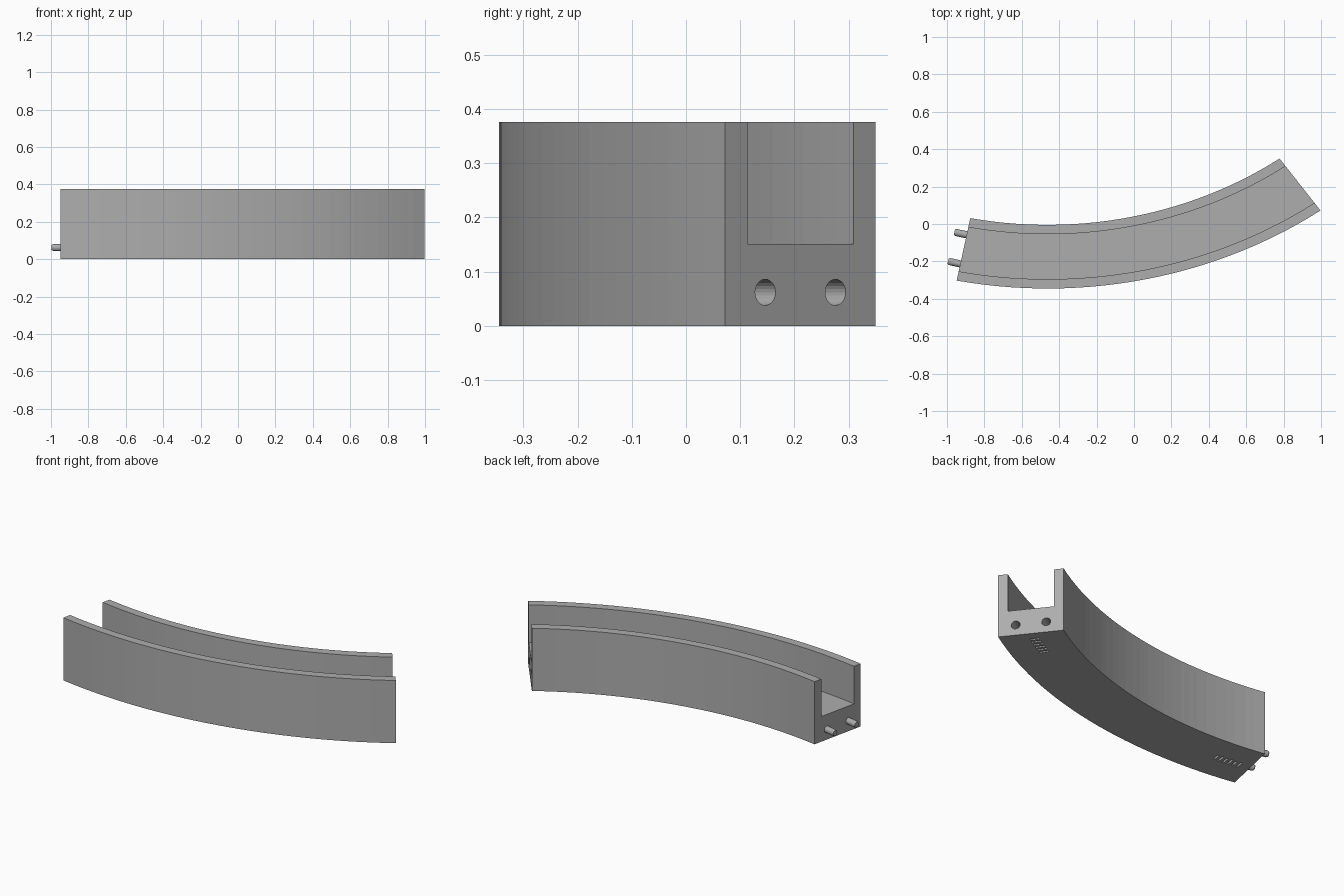
import bpy, bmesh, math
from mathutils import Vector, Matrix

if "Cube" in bpy.data.objects:
    bpy.data.objects.remove(bpy.data.objects["Cube"])

grey = bpy.data.materials.new("plain grey")
grey.use_nodes = True
COLOUR = (0.42, 0.42, 0.42, 1)
grey.diffuse_color = COLOUR
grey.node_tree.nodes["Principled BSDF"].inputs["Base Color"].default_value = COLOUR

# Sweep layout: a stretched arc around a centre behind the channel
CENTRE = Vector((-0.462, 1.924, 0))
RX, RY = 2.525, 2.269
START, END = math.radians(-11.1), math.radians(35.3)
STEPS = 28
INNER = 0.85


def on_arc(angle, k, z):
    return CENTRE + Vector((RX * k * math.sin(angle), -RY * k * math.cos(angle), z))


def across(angle, f, z):
    """Point at fraction f of the width, from the outer wall inwards."""
    return on_arc(angle, 1 + (INNER - 1) * f, z)


def frame(origin, x_axis):
    """Matrix with local x along x_axis, z up."""
    x = Vector((x_axis.x, x_axis.y, 0)).normalized()
    z = Vector((0, 0, 1))
    m = Matrix((x, z.cross(x), z)).transposed().to_4x4()
    m.translation = origin
    return m


def make(name, bm):
    bmesh.ops.recalc_face_normals(bm, faces=bm.faces)
    mesh = bpy.data.meshes.new(name)
    bm.to_mesh(mesh)
    bm.free()
    mesh.materials.append(grey)
    obj = bpy.data.objects.new(name, mesh)
    bpy.context.collection.objects.link(obj)
    return obj


def rod(name, matrix, radius, x0, x1, tip=1.0):
    """Round bar along local x from x0 to x1."""
    bm = bmesh.new()
    turn = Matrix.Rotation(math.pi / 2, 4, "Y")
    bmesh.ops.create_cone(bm, cap_ends=True, segments=24, radius1=radius, radius2=radius * tip,
                          depth=x1 - x0,
                          matrix=matrix @ Matrix.Translation(((x0 + x1) / 2, 0, 0)) @ turn)
    return make(name, bm)


def end_direction(angle, sign):
    """Horizontal normal of an end face."""
    w = across(angle, 1, 0) - across(angle, 0, 0)
    return Vector((w.y, -w.x, 0)) * sign


# Curved U-shaped channel
WALL, FLOOR, TOP = 0.147, 0.151, 0.376
profile = [(0, 0), (0, TOP), (WALL, TOP), (WALL, FLOOR),
           (1 - WALL, FLOOR), (1 - WALL, TOP), (1, TOP), (1, 0)]
bm = bmesh.new()
rings = []
for i in range(STEPS + 1):
    a = START + (END - START) * i / STEPS
    rings.append([bm.verts.new(across(a, f, z)) for f, z in profile])
for r, s in zip(rings, rings[1:]):
    for j in range(len(profile)):
        k = (j + 1) % len(profile)
        bm.faces.new((r[j], r[k], s[k], s[j]))
bm.faces.new(rings[0])
bm.faces.new(rings[-1])
channel = make("channel", bm)

PIN_Z = 0.062
cutters = []
for side, f in (("outer", 0.267), ("inner", 0.733)):
    # Connector pegs on one end, with a slightly narrowed tip
    m = frame(across(START, f, PIN_Z), end_direction(START, -1))
    rod(side + "_peg", m, 0.019, -0.02, 0.058)
    rod(side + "_peg_tip", m, 0.019, 0.058, 0.067, 0.8)
    # Matching sockets in the other end
    m = frame(across(END, f, PIN_Z), end_direction(END, 1))
    cutters.append(rod(side + "_socket_cutter", m, 0.024, -0.08, 0.03))

# Row of short grooves under each end
bm = bmesh.new()
for angle, step in ((START, 1), (END, -1)):
    for i in range(6):
        a = angle + step * (0.028 + 0.0125 * i)
        m = frame(across(a, 0.5, 0), end_direction(a, 1))
        bmesh.ops.create_cube(bm, size=1, matrix=m @ Matrix.Diagonal((0.012, 0.05, 0.03, 1)))
cutters.append(make("groove_cutter", bm))

for c in cutters:
    mod = channel.modifiers.new(c.name, "BOOLEAN")
    mod.operation = "DIFFERENCE"
    mod.solver = "EXACT"
    mod.object = c
    c.hide_render = True
    c.hide_set(True)
